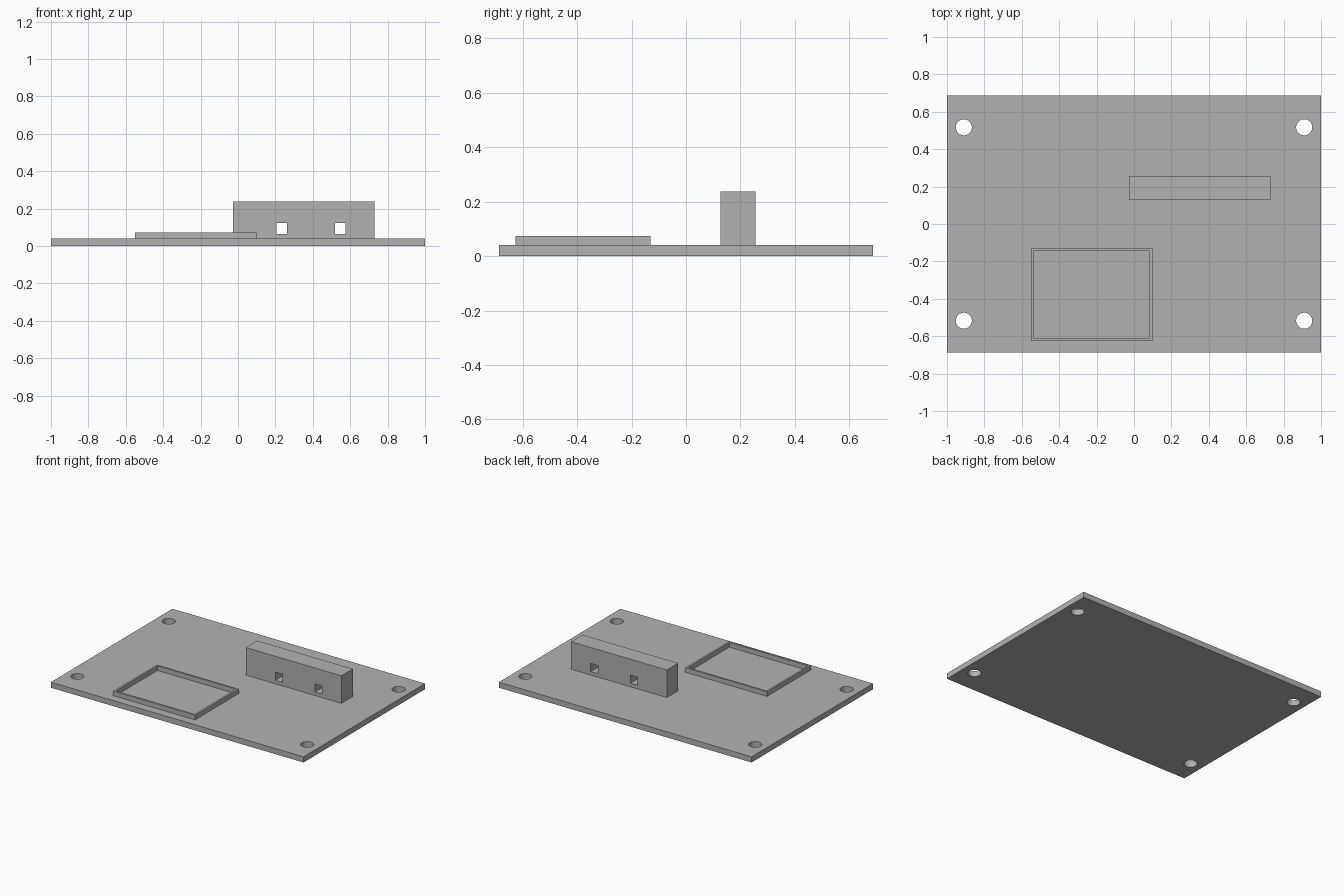
import bpy
import math

cube = bpy.data.objects.get("Cube")
if cube:
    bpy.data.objects.remove(cube, do_unlink=True)

grey = bpy.data.materials.new("plain_grey")
grey.use_nodes = True
grey.diffuse_color = (0.448, 0.448, 0.448, 1)
grey.node_tree.nodes["Principled BSDF"].inputs["Base Color"].default_value = grey.diffuse_color


def box(name, x, y, z):
    """Box from (min, max) pairs on each axis."""
    spans = (x, y, z)
    bpy.ops.mesh.primitive_cube_add(size=1, location=[(a + b) / 2 for a, b in spans])
    ob = bpy.context.object
    ob.name = name
    ob.scale = [b - a for a, b in spans]
    bpy.ops.object.transform_apply(location=False, rotation=False, scale=True)
    ob.data.materials.append(grey)
    return ob


def cut(body, cutters):
    """Subtract the cutters, then remove them."""
    for cutter in cutters:
        cutter.hide_render = True
        mod = body.modifiers.new("cut", 'BOOLEAN')
        mod.operation = 'DIFFERENCE'
        mod.solver = 'EXACT'
        mod.object = cutter
    bpy.context.view_layer.objects.active = body
    for mod in list(body.modifiers):
        bpy.ops.object.modifier_apply(modifier=mod.name)
    for cutter in cutters:
        bpy.data.objects.remove(cutter, do_unlink=True)


def hole_cutter(x, y, radius):
    bpy.ops.mesh.primitive_cylinder_add(vertices=48, radius=radius, depth=0.3, location=(x, y, 0))
    ob = bpy.context.object
    ob.data.materials.append(grey)
    return ob


TOP = 0.04  # upper face of the base plate

# Base plate with a mounting hole near each corner
plate = box("base_plate", (-1, 1), (-0.687, 0.687), (0, TOP))
cut(plate, [hole_cutter(sx * 0.91, sy * 0.517, 0.043) for sx in (-1, 1) for sy in (-1, 1)])
bpy.ops.object.select_all(action='DESELECT')
plate.select_set(True)
bpy.context.view_layer.objects.active = plate
bpy.ops.object.shade_smooth_by_angle(angle=math.radians(30))

# Low rectangular rim, open in the middle
rim = box("locating_rim", (-0.55, 0.098), (-0.625, -0.131), (TOP, 0.073))
cut(rim, [box("rim_cutter", (-0.537, 0.084), (-0.61, -0.144), (0, 0.2))])

# Upright block with two square slots running front to back
block = box("upright_block", (-0.027, 0.73), (0.127, 0.256), (TOP, 0.237))
cut(block, [box("slot_cutter", (x - 0.028, x + 0.028), (0, 0.4), (0.065, 0.123))
            for x in (0.234, 0.547)])
